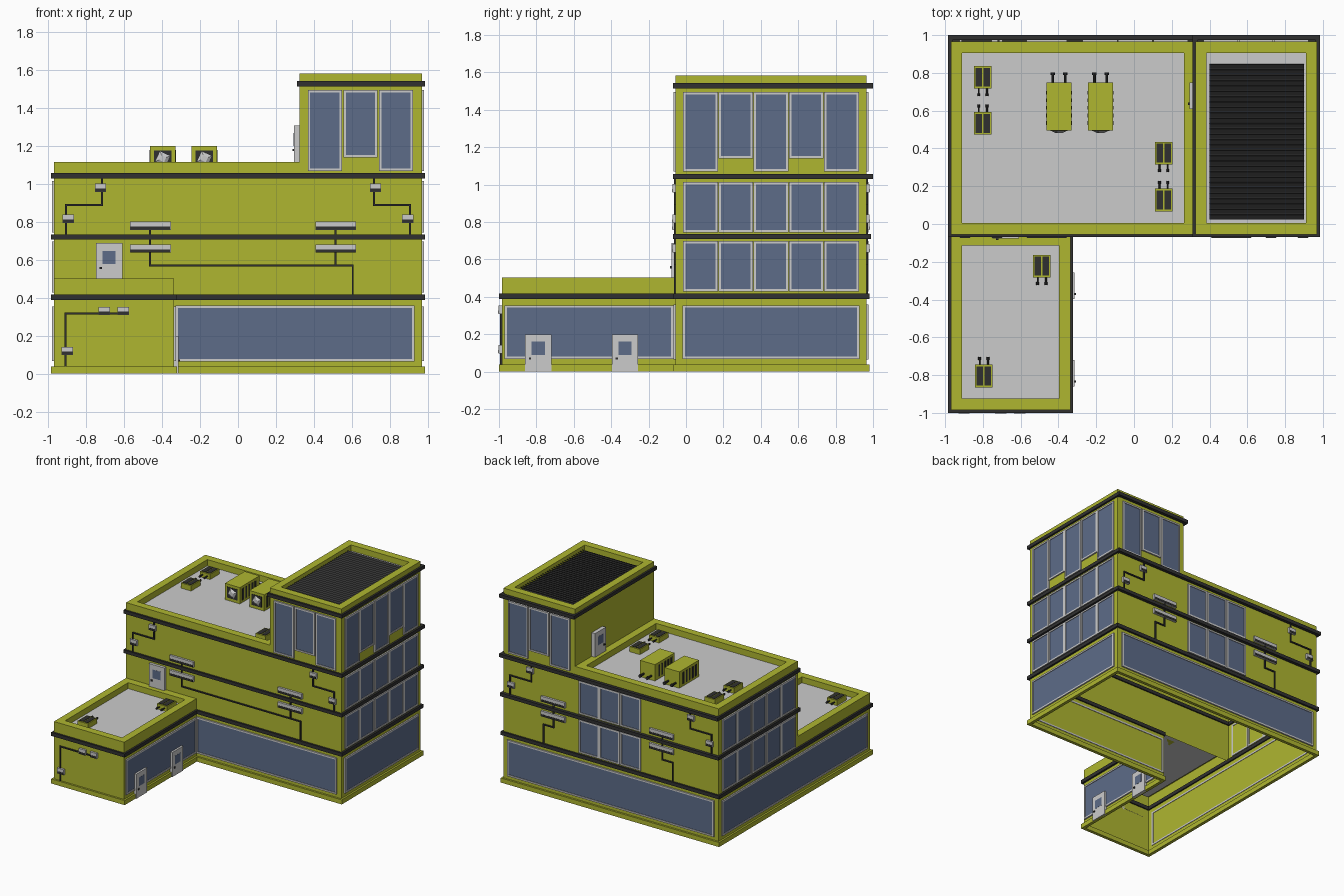
import bpy, bmesh, math
from mathutils import Matrix, Vector

if "Cube" in bpy.data.objects:
    bpy.data.objects.remove(bpy.data.objects["Cube"])


def material(name, rgb):
    m = bpy.data.materials.new(name)
    m.diffuse_color = (*rgb, 1)
    m.use_nodes = True
    m.node_tree.nodes["Principled BSDF"].inputs["Base Color"].default_value = m.diffuse_color
    return m


LIME = material("lime_paint", (0.43, 0.47, 0.03))
DARK = material("dark_metal", (0.03, 0.03, 0.03))
BLUE = material("blue_glass", (0.11, 0.15, 0.25))
GREY = None


def finish(name, bm, mat):
    me = bpy.data.meshes.new(name)
    bm.to_mesh(me)
    bm.free()
    if mat:
        me.materials.append(mat)
    ob = bpy.data.objects.new(name, me)
    bpy.context.collection.objects.link(ob)
    return ob


def boxes(name, pairs, mat, tilt=0):
    """One object made of axis boxes, each given by two opposite corners."""
    bm = bmesh.new()
    for a, b in pairs:
        a, b = Vector(a), Vector(b)
        size = [abs(v) for v in (b - a)]
        bmesh.ops.create_cube(bm, size=1, matrix=Matrix.Translation((a + b) / 2)
                              @ Matrix.Rotation(tilt, 4, 'X') @ Matrix.Diagonal((*size, 1)))
    return finish(name, bm, mat)


def sweep(name, outline, profile, mat, closed=False, cap=False):
    """Run an (offset, z) profile round a right-angled outline with mitred corners."""
    bm = bmesh.new()
    n = len(outline)
    pts = [Vector(p) for p in outline]
    rings = []
    for off, z in profile:
        ring = []
        for i, p in enumerate(pts):
            d1, d2 = (p - pts[i - 1]).normalized(), (pts[(i + 1) % n] - p).normalized()
            q = p + off * Vector((d1.y + d2.y, -d1.x - d2.x))
            ring.append(bm.verts.new((q.x, q.y, z)))
        rings.append(ring)
    for k in range(len(rings) if closed else len(rings) - 1):
        lo, hi = rings[k], rings[(k + 1) % len(rings)]
        for i in range(n):
            j = (i + 1) % n
            bm.faces.new((lo[i], lo[j], hi[j], hi[i]))
    if cap:
        bm.faces.new([bm.verts.new(v.co) for v in rings[-1]])
    return finish(name, bm, mat)


def rect(x0, y0, x1, y1):
    return [(x0, y0), (x1, y0), (x1, y1), (x0, y1)]


# Wall planes: (normal axis, position, outward sign)
FRONT, BACK = ('y', -0.055, -1), ('y', 0.965, 1)
RIGHT, LEFT = ('x', 0.97, 1), ('x', -0.97, -1)
WING_FRONT, WING_SIDE = ('y', -0.985, -1), ('x', -0.337, 1)
TOWER_SIDE = ('x', 0.325, -1)


def on(side, u, d, z):
    axis, pos, sign = side
    return (pos + sign * d, u, z) if axis == 'x' else (u, pos + sign * d, z)


def slab(side, u0, u1, z0, z1, d0, d1):
    return on(side, u0, d0, z0), on(side, u1, d1, z1)


def window(side, u0, u1, z0, z1, f=0.013):
    d = (-0.004, 0.011)
    boxes("window_frame", [slab(side, u0, u1, z0, z0 + f, *d), slab(side, u0, u1, z1 - f, z1, *d),
                           slab(side, u0, u0 + f, z0 + f, z1 - f, *d),
                           slab(side, u1 - f, u1, z0 + f, z1 - f, *d)], GREY)
    boxes("window_glass", [slab(side, u0 + f, u1 - f, z0 + f, z1 - f, 0.001, 0.006)], BLUE)


def door(side, u, z, depth=0.022):
    boxes("door", [slab(side, u - 0.07, u + 0.07, z, z + 0.2, 0, depth)], GREY)
    boxes("door_glass", [slab(side, u - 0.035, u + 0.035, z + 0.09, z + 0.16, depth - 0.002, depth + 0.001)], BLUE)
    boxes("door_knob", [slab(side, u - 0.05, u - 0.038, z + 0.064, z + 0.076, depth, depth + 0.008)], DARK)


def wall_unit(side, u, z, w=0.06):
    boxes("wall_unit", [slab(side, u - w / 2, u + w / 2, z - 0.022, z + 0.022, 0, 0.017)], GREY)
    boxes("wall_unit_vent", [slab(side, u - w / 2 + 0.003, u + w / 2 - 0.003, z - 0.02, z - 0.004, 0.01, 0.019)], DARK)


def conduit(side, path, r=0.005):
    boxes("conduit", [slab(side, min(a[0], b[0]) - r, max(a[0], b[0]) + r,
                           min(a[1], b[1]) - r, max(a[1], b[1]) + r, 0, 0.009)
                      for a, b in zip(path, path[1:])], DARK)


# Building shells, open underneath
L = [(-0.97, -0.985), (-0.337, -0.985), (-0.337, -0.055), (0.97, -0.055), (0.97, 0.965), (-0.97, 0.965)]
MAIN = rect(-0.97, -0.055, 0.97, 0.965)
HALL = rect(-0.97, -0.055, 0.325, 0.965)
TOWER = rect(0.325, -0.055, 0.97, 0.965)
WING = rect(-0.97, -0.985, -0.337, -0.055)
sweep("ground_walls", L, [(0, 0), (0, 0.40)], LIME)
sweep("upper_walls", MAIN, [(0, 0.40), (0, 1.045)], LIME)
for name, outline, z0, z1, roof in (("wing", WING, 0.40, 0.503, 0.455), ("hall", HALL, 1.045, 1.117, 1.067),
                                    ("tower", TOWER, 1.045, 1.583, 1.535)):
    sweep(name + "_parapet", outline, [(0, z0), (0, z1), (-0.06, z1), (-0.06, roof)], LIME)
    sweep(name + "_roof", outline, [(-0.06, roof)], GREY, cap=True)


# Plinth and dark floor bands
def band(name, outline, z0, z1, mat):
    sweep(name, outline, [(-0.01, z0), (0.015, z0), (0.015, z1), (-0.01, z1)], mat, closed=True)


band("plinth", L, 0, 0.037, LIME)
band("band_1", L, 0.388, 0.417, DARK)
band("band_2", rect(-0.97, -0.055, 0.97, 0.975), 0.708, 0.735, DARK)
band("band_3", rect(-0.97, -0.055, 0.97, 0.985), 1.03, 1.058, DARK)
band("tower_band", rect(0.325, -0.055, 0.97, 0.985), 1.515, 1.543, DARK)

# Ground floor windows
window(FRONT, -0.33, 0.932, 0.065, 0.36)
window(RIGHT, -0.018, 0.928, 0.068, 0.355)
window(WING_SIDE, -0.97, -0.067, 0.068, 0.355)
window(LEFT, -0.945, 0.928, 0.068, 0.355)
window(BACK, -0.932, 0.932, 0.065, 0.36)

# Upper floor windows
FLOORS = ((0.428, 0.698), (0.745, 1.015))
for z0, z1 in FLOORS:
    for i in range(5):
        for side in (LEFT, RIGHT):
            u = 0.0775 + i * 0.1885
            window(side, u - 0.093, u + 0.093, z0, z1)
    for u in (-0.18, 0.007, 0.194):
        window(BACK, u - 0.092, u + 0.092, z0, z1)
for i in range(5):
    u = 0.0775 + i * 0.1885
    window(RIGHT, u - 0.093, u + 0.093, 1.14 if i % 2 else 1.07, 1.495)
for i in range(3):
    u = 0.458 + i * 0.188
    for side in (FRONT, BACK):
        window(side, u - 0.09, u + 0.09, 1.14 if i == 1 else 1.07, 1.495)

# Doors
door(FRONT, -0.68, 0.488)
door(WING_SIDE, -0.79, 0)
door(WING_SIDE, -0.326, 0)
door(TOWER_SIDE, 0.68, 1.11, 0.03)

# Wall units and conduits
for side in (FRONT, BACK):
    for s in (-1, 1):
        wall_unit(side, s * 0.725, 0.981)
        wall_unit(side, s * 0.895, 0.817)
        conduit(side, [(s * 0.717, 1.04), (s * 0.717, 0.89), (s * 0.908, 0.89), (s * 0.908, 0.72)])
    for u in (-0.462, 0.515):
        wall_unit(side, u, 0.78, 0.215)
        wall_unit(side, u, 0.66, 0.215)
conduit(FRONT, [(-0.465, 0.78), (-0.465, 0.57), (0.605, 0.57), (0.605, 0.41)])
conduit(FRONT, [(0.515, 0.78), (0.515, 0.57)])
for a, b in ((0.515, 0.605), (-0.465, -0.56)):
    conduit(BACK, [(a, 0.78), (a, 0.57), (b, 0.57), (b, 0.41)])
for u, z in ((-0.705, 0.331), (-0.605, 0.331), (-0.90, 0.12)):
    wall_unit(WING_FRONT, u, z)
conduit(WING_FRONT, [(-0.6, 0.317), (-0.91, 0.317), (-0.91, 0.04)])


# Roof equipment
def pipes(x, y, z, s, length, gap, r):
    bm = bmesh.new()
    for dx in (-gap, gap):
        for rad, a, b in ((r, -0.005, length), (r * 1.6, length - 0.015, length)):
            bmesh.ops.create_cone(bm, cap_ends=True, segments=10, radius1=rad, radius2=rad, depth=b - a,
                                  matrix=Matrix.Translation((x + dx, y + s * (a + b) / 2, z))
                                  @ Matrix.Rotation(math.pi / 2, 4, 'X'))
    finish("roof_pipes", bm, DARK)


def small_unit(x, y, z, s):
    boxes("small_roof_unit", [((x - 0.046, y - 0.06, z), (x + 0.046, y + 0.06, z + 0.042))], LIME)
    boxes("small_unit_vents", [((x + d - 0.017, y - 0.05, z + 0.03), (x + d + 0.017, y + 0.05, z + 0.045))
                               for d in (-0.021, 0.021)], DARK)
    pipes(x, y + s * 0.06, z + 0.022, s, 0.04, 0.022, 0.005)


for x, y, s in ((-0.80, 0.777, -1), (-0.80, 0.533, 1), (0.157, 0.375, -1), (0.157, 0.127, 1)):
    small_unit(x, y, 1.067, s)
small_unit(-0.488, -0.223, 0.455, -1)
small_unit(-0.795, -0.805, 0.455, 1)

for x in (-0.397, -0.177):
    boxes("large_roof_unit", [((x - 0.067, 0.495, 1.067), (x + 0.067, 0.748, 1.2))], LIME)
    boxes("fan_panel", [((x - 0.046, 0.492, 1.09), (x + 0.046, 0.51, 1.178))], DARK)
    bm = bmesh.new()
    bmesh.ops.create_cone(bm, cap_ends=True, segments=4, radius1=0.045, radius2=0.02, depth=0.012,
                          matrix=Matrix.Translation((x, 0.488, 1.134)) @ Matrix.Rotation(math.pi / 2, 4, 'X')
                          @ Matrix.Rotation(math.radians(20), 4, 'Z'))
    finish("fan", bm, GREY)
    boxes("side_vents", [((x - 0.069, 0.525 + i * 0.04, 1.085), (x + 0.069, 0.545 + i * 0.04, 1.18))
                         for i in range(5)], DARK)
    pipes(x, 0.748, 1.10, 1, 0.055, 0.033, 0.008)

# Tower louvres
boxes("louvre_base", [((0.40, 0.025, 1.535), (0.90, 0.845, 1.545))], DARK)
boxes("louvre_slats", [((0.40, 0.027 + i * 0.0284, 1.553), (0.90, 0.051 + i * 0.0284, 1.559))
                       for i in range(29)], DARK, math.radians(30))
